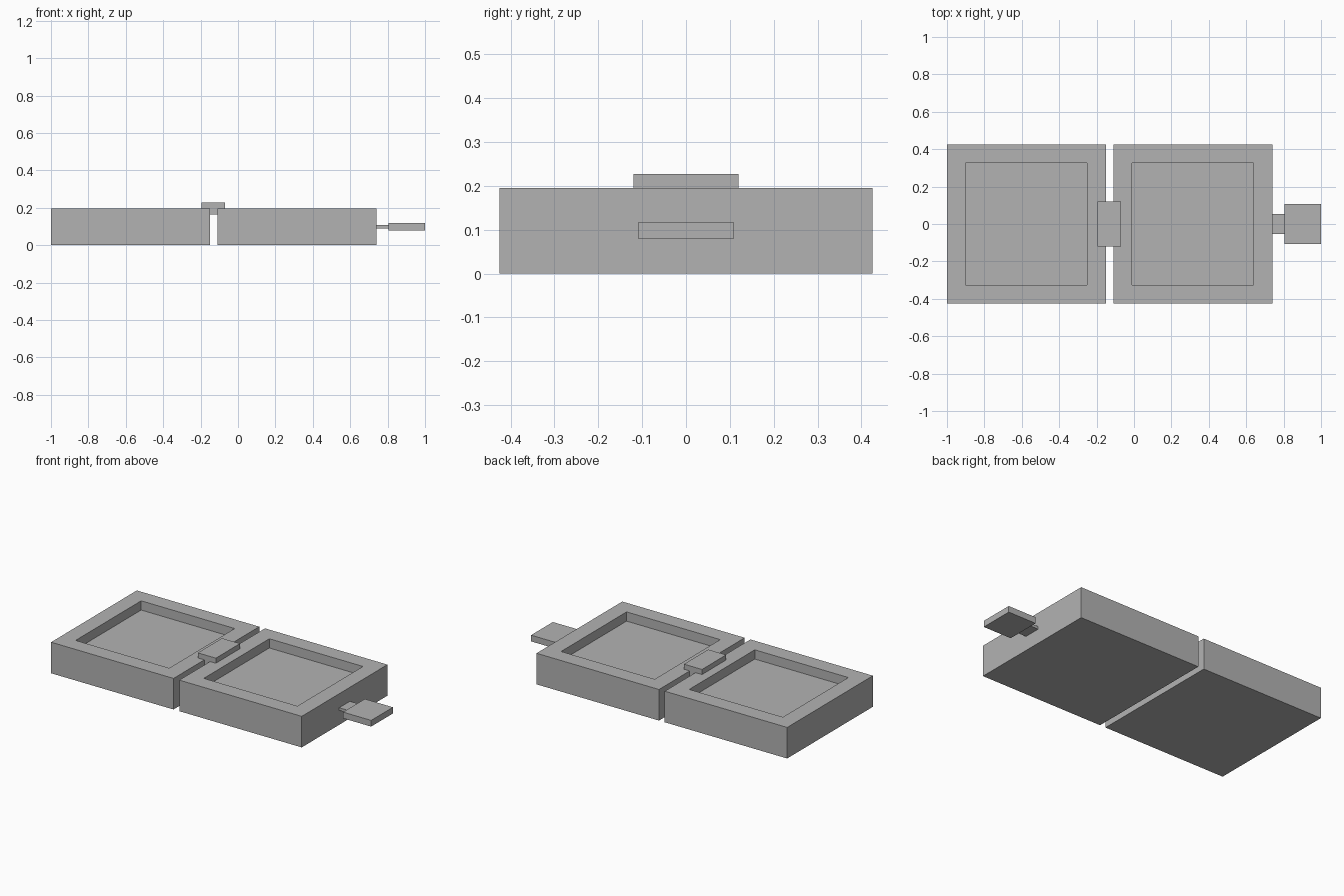
import bpy
import bmesh
from mathutils import Vector

if "Cube" in bpy.data.objects:
    bpy.data.objects.remove(bpy.data.objects["Cube"], do_unlink=True)

# Single flat grey
grey = bpy.data.materials.new("neutral grey")
grey.use_nodes = True
color = (0.45, 0.45, 0.45, 1)
grey.diffuse_color = color
grey.node_tree.nodes["Principled BSDF"].inputs["Base Color"].default_value = color


def make_box(name, low, high, recess=None):
    """Box between two corners; recess = (rim width, depth) hollows the top."""
    low, high = Vector(low), Vector(high)
    bm = bmesh.new()
    bmesh.ops.create_cube(bm, size=1)
    bmesh.ops.scale(bm, vec=high - low, verts=bm.verts)
    bmesh.ops.translate(bm, vec=(low + high) / 2, verts=bm.verts)
    if recess:
        rim, depth = recess
        top = max(bm.faces, key=lambda f: f.calc_center_median().z)
        # Inset the rim, then extrude the middle straight down
        bmesh.ops.inset_region(bm, faces=[top], thickness=rim, use_even_offset=True)
        floor = bmesh.ops.extrude_discrete_faces(bm, faces=[top])["faces"][0]
        bmesh.ops.translate(bm, vec=(0, 0, -depth), verts=floor.verts)
    bmesh.ops.recalc_face_normals(bm, faces=bm.faces)
    mesh = bpy.data.meshes.new(name)
    bm.to_mesh(mesh)
    bm.free()
    mesh.materials.append(grey)
    obj = bpy.data.objects.new(name, mesh)
    bpy.context.collection.objects.link(obj)
    return obj


SIDE = 0.85
HALF = SIDE / 2
HEIGHT = 0.195

# Two square trays with a narrow gap between them
for name, x in (("right_tray", -1.0), ("left_tray", -0.11)):
    make_box(name, (x, -HALF, 0), (x + SIDE, HALF, HEIGHT), recess=(0.1, 0.058))

# Bridge joining the trays, half sunk into their rims
make_box("bridge_clip", (-0.195, -0.12, 0.163), (-0.07, 0.12, 0.227))

# Plug at the end: thin neck and wider tab
make_box("plug_neck", (0.74, -0.053, 0.09), (0.805, 0.053, 0.107))
make_box("plug_tab", (0.805, -0.108, 0.079), (1.0, 0.108, 0.118))
